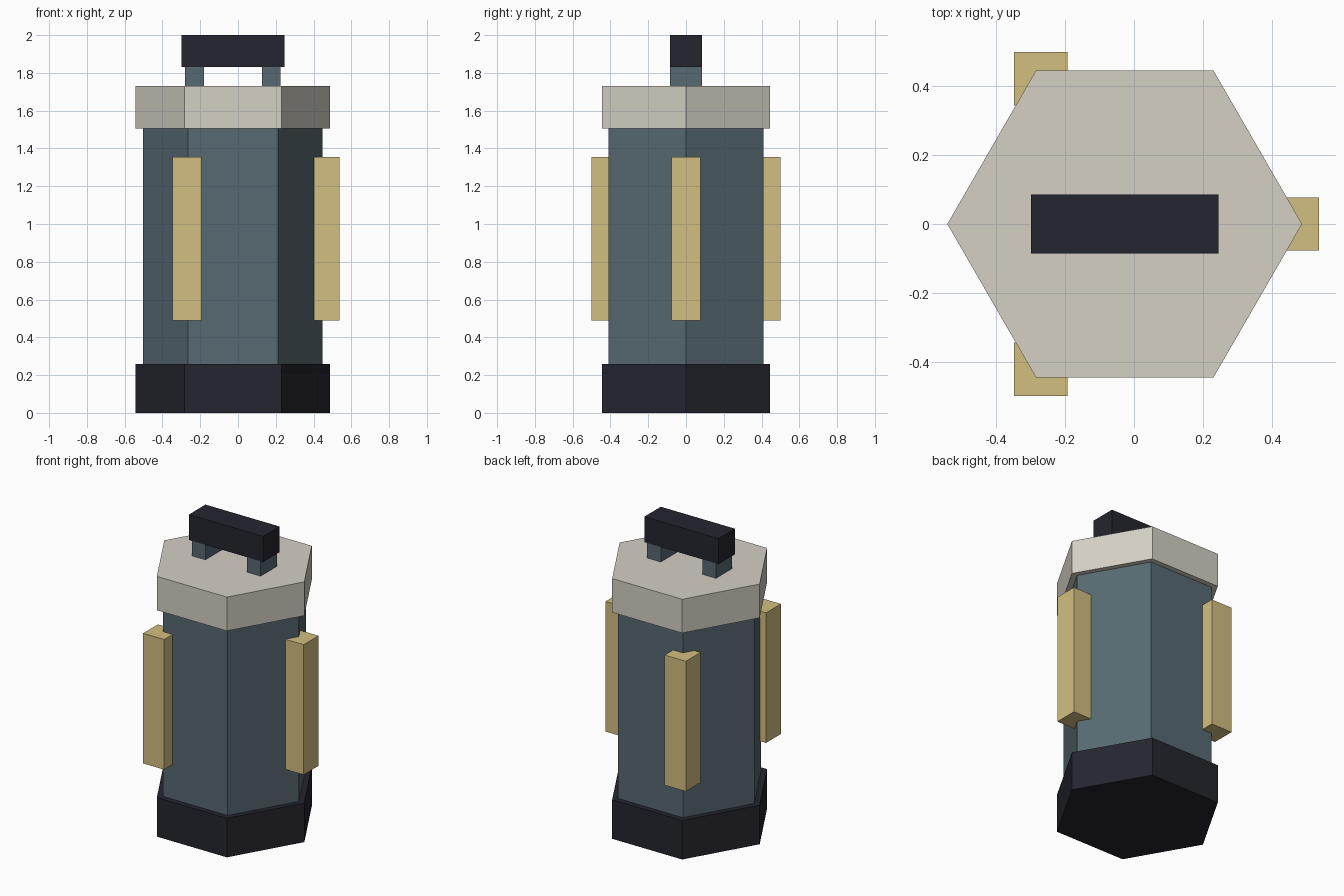
import bpy
import math

cube = bpy.data.objects.get("Cube")
if cube:
    bpy.data.objects.remove(cube, do_unlink=True)

AXIS_X = -0.027  # the hexagonal body sits slightly off centre


def material(name, rgb):
    mat = bpy.data.materials.new(name)
    mat.use_nodes = True
    color = (*rgb, 1.0)
    mat.diffuse_color = color
    mat.node_tree.nodes["Principled BSDF"].inputs["Base Color"].default_value = color
    return mat


def finish(obj, name, mat):
    obj.name = name
    obj.data.name = name
    obj.data.materials.append(mat)
    return obj


def hexagon(name, radius, bottom, top, mat):
    """Six-sided prism with corners on the x axis."""
    bpy.ops.mesh.primitive_cylinder_add(
        vertices=6, radius=radius, depth=top - bottom,
        location=(AXIS_X, 0, (bottom + top) / 2), rotation=(0, 0, math.pi / 2))
    bpy.ops.object.transform_apply(location=False, rotation=True, scale=False)
    return finish(bpy.context.object, name, mat)


def box(name, x, y, bottom, top, width, depth, mat):
    """Upright box; x is measured from the body axis."""
    bpy.ops.mesh.primitive_cube_add(size=1, location=(AXIS_X + x, y, (bottom + top) / 2))
    obj = bpy.context.object
    obj.scale = (width, depth, top - bottom)
    bpy.ops.object.transform_apply(location=False, rotation=False, scale=True)
    return finish(obj, name, mat)


dark = material("dark navy", (0.018, 0.018, 0.028))
slate = material("slate blue", (0.095, 0.143, 0.165))
stone = material("warm light grey", (0.66, 0.63, 0.55))
brass = material("pale brass", (0.65, 0.52, 0.22))

# Body, base and cap
hexagon("base", 0.515, 0.0, 0.26, dark)
hexagon("body", 0.475, 0.2, 1.56, slate)
hexagon("cap", 0.515, 1.505, 1.73, stone)

# Three bars on alternate corners
for i, name in enumerate(("left_bar", "back_bar", "front_bar")):
    angle = i * math.tau / 3
    box(name, 0.487 * math.cos(angle), 0.487 * math.sin(angle),
        0.49, 1.355, 0.155, 0.155, brass)

# Carrying handle on two posts
for side, name in ((-1, "right_handle_post"), (1, "left_handle_post")):
    box(name, side * 0.203, 0, 1.70, 1.92, 0.1, 0.17, slate)
box("handle_grip", 0, 0, 1.83, 2.0, 0.545, 0.172, dark)
